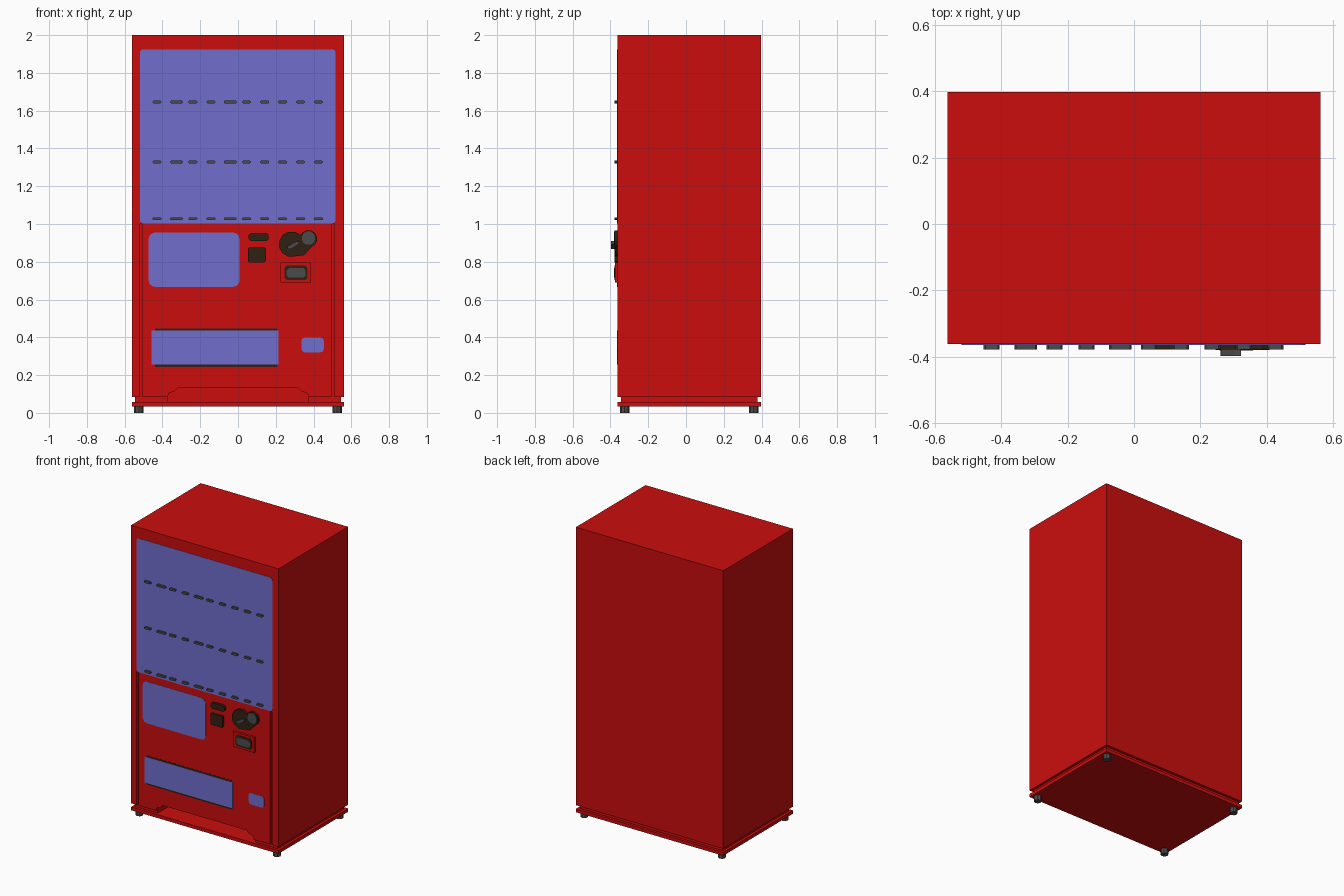
import bpy, bmesh, math

if "Cube" in bpy.data.objects:
    bpy.data.objects.remove(bpy.data.objects["Cube"])


def material(name, rgb):
    m = bpy.data.materials.new(name)
    m.diffuse_color = (*rgb, 1)
    m.use_nodes = True
    m.node_tree.nodes["Principled BSDF"].inputs["Base Color"].default_value = m.diffuse_color
    return m


RED = material("cabinet red", (0.60, 0.004, 0.004))
BLUE = material("window blue", (0.165, 0.158, 0.61))
DARK = material("dark brown", (0.03, 0.015, 0.006))
GREY = material("dark grey", (0.07, 0.07, 0.07))

FRONT, BACK, HALF = -0.362, 0.397, 0.562


def prism(name, pts, y0, y1, mat):
    """Extrude an outline in the xz plane from y0 to y1."""
    bm = bmesh.new()
    face = bm.faces.new([bm.verts.new((x, y0, z)) for x, z in pts])
    out = bmesh.ops.extrude_face_region(bm, geom=[face])["geom"]
    bmesh.ops.translate(bm, vec=(0, y1 - y0, 0),
                        verts=[v for v in out if isinstance(v, bmesh.types.BMVert)])
    bmesh.ops.recalc_face_normals(bm, faces=bm.faces)
    me = bpy.data.meshes.new(name)
    bm.to_mesh(me)
    bm.free()
    me.materials.append(mat)
    ob = bpy.data.objects.new(name, me)
    bpy.context.collection.objects.link(ob)
    return ob


def rect(x0, x1, z0, z1, r=0, n=4):
    """Rectangle outline with optional rounded (n > 1) or cut (n = 1) corners."""
    if not r:
        return [(x0, z0), (x1, z0), (x1, z1), (x0, z1)]
    corners = [(x1 - r, z1 - r), (x0 + r, z1 - r), (x0 + r, z0 + r), (x1 - r, z0 + r)]
    return [(cx + r * math.cos(math.pi / 2 * (q + i / n)),
             cz + r * math.sin(math.pi / 2 * (q + i / n)))
            for q, (cx, cz) in enumerate(corners) for i in range(n + 1)]


def disc(cx, cz, r, n):
    return [(cx + r * math.cos(math.tau * (i + .5) / n),
             cz + r * math.sin(math.tau * (i + .5) / n)) for i in range(n)]


def cut(ob, cutter):
    mod = ob.modifiers.new("cut", "BOOLEAN")
    mod.object = cutter
    mod.operation = "DIFFERENCE"
    mod.solver = "EXACT"
    bpy.context.view_layer.objects.active = ob
    bpy.ops.object.modifier_apply(modifier=mod.name)


# Cabinet, recessed neck and base plate
cabinet = prism("cabinet", rect(-HALF, HALF, 0.083, 2), FRONT, BACK, RED)
neck = prism("neck", rect(-HALF + .018, HALF - .018, 0.058, 0.083),
             FRONT + .018, BACK - .018, RED)
prism("base_plate", rect(-HALF, HALF, 0.035, 0.058), FRONT, BACK, RED)

# Door grooves and kick recess
cutters = []
for x in (-0.512, 0.504):
    g = prism("groove_cutter", rect(x - .0075, x + .0075, 0.02, 1.0), -0.5, FRONT + .02, RED)
    cut(cabinet, g)
    cutters.append(g)
kick = [(-.373, .045), (.373, .045), (.373, .085), (.365, .105), (.335, .115),
        (.32, .132), (-.32, .132), (-.335, .115), (-.365, .105), (-.373, .085)]
k = prism("kick_cutter", kick, -0.5, FRONT + .16, RED)
cut(cabinet, k)
cut(neck, k)
for c in cutters + [k]:
    bpy.data.objects.remove(c)

# Feet
for sx in (-1, 1):
    for y in (-0.325, 0.358):
        bpy.ops.mesh.primitive_cylinder_add(vertices=8, radius=0.025, depth=0.036,
                                            location=(sx * 0.525, y, 0.018))
        foot = bpy.context.object
        foot.name = "foot"
        foot.data.materials.append(GREY)

# Windows and flaps, thin plates on the front
prism("display_window", rect(-.52, .517, 1.003, 1.925, .02), FRONT - .002, FRONT + .002, BLUE)
prism("poster_panel", rect(-.473, .008, .667, .955, .035), FRONT - .002, FRONT + .002, BLUE)
prism("coin_return", rect(.335, .455, .32, .40, .02, 2), FRONT - .002, FRONT + .002, BLUE)
prism("dispenser_trim", rect(-.44, .208, .244, .446), FRONT - .001, FRONT + .002, DARK)
prism("dispenser_flap", rect(-.457, .214, .256, .435), FRONT - .003, FRONT + .002, BLUE)

# Selection buttons, two of the ten columns are wider
columns = [-.429, -.326, -.239, -.143, -.041, .045, .141, .236, .331, .426]
for row, z in enumerate((1.646, 1.328, 1.028)):
    for col, x in enumerate(columns):
        w = .034 if col in (1, 4) else .024
        prism(f"button_{row}_{col}", rect(x - w, x + w, z - .007, z + .007, .005, 1),
              FRONT - .016, FRONT + .005, GREY)

# Display pill and card reader
prism("price_display", rect(.055, .163, .91, .952, .018, 3), -.378, FRONT + .005, DARK)
prism("card_reader", rect(.054, .147, .797, .875, .006, 1), -.378, FRONT + .005, DARK)

# Coin mechanism: joined dark plates, grey slot disc, tilted lever
prism("coin_plate", disc(.284, .893, .068, 12), -.378, FRONT + .005, DARK)
prism("coin_bridge", [(.29, .829), (.35, .835), (.41, .90), (.35, .95), (.29, .93)],
      -.377, FRONT + .005, DARK)
prism("slot_ring", disc(.373, .922, .046, 12), -.3775, FRONT + .005, DARK)
prism("slot_disc", disc(.373, .925, .036, 12), -.380, FRONT + .005, GREY)
prism("return_lever", [(.260, .868), (.282, .868), (.322, .893), (.322, .910), (.300, .904),
                       (.262, .882)], -.397, FRONT, GREY)

# Note acceptor
prism("note_frame", rect(.225, .387, .69, .795), -.377, FRONT + .005, RED)
prism("note_bezel", rect(.246, .369, .703, .78, .012, 1), -.379, FRONT + .005, DARK)
prism("note_slot", rect(.257, .358, .716, .766, .012, 1), -.381, FRONT + .005, GREY)
